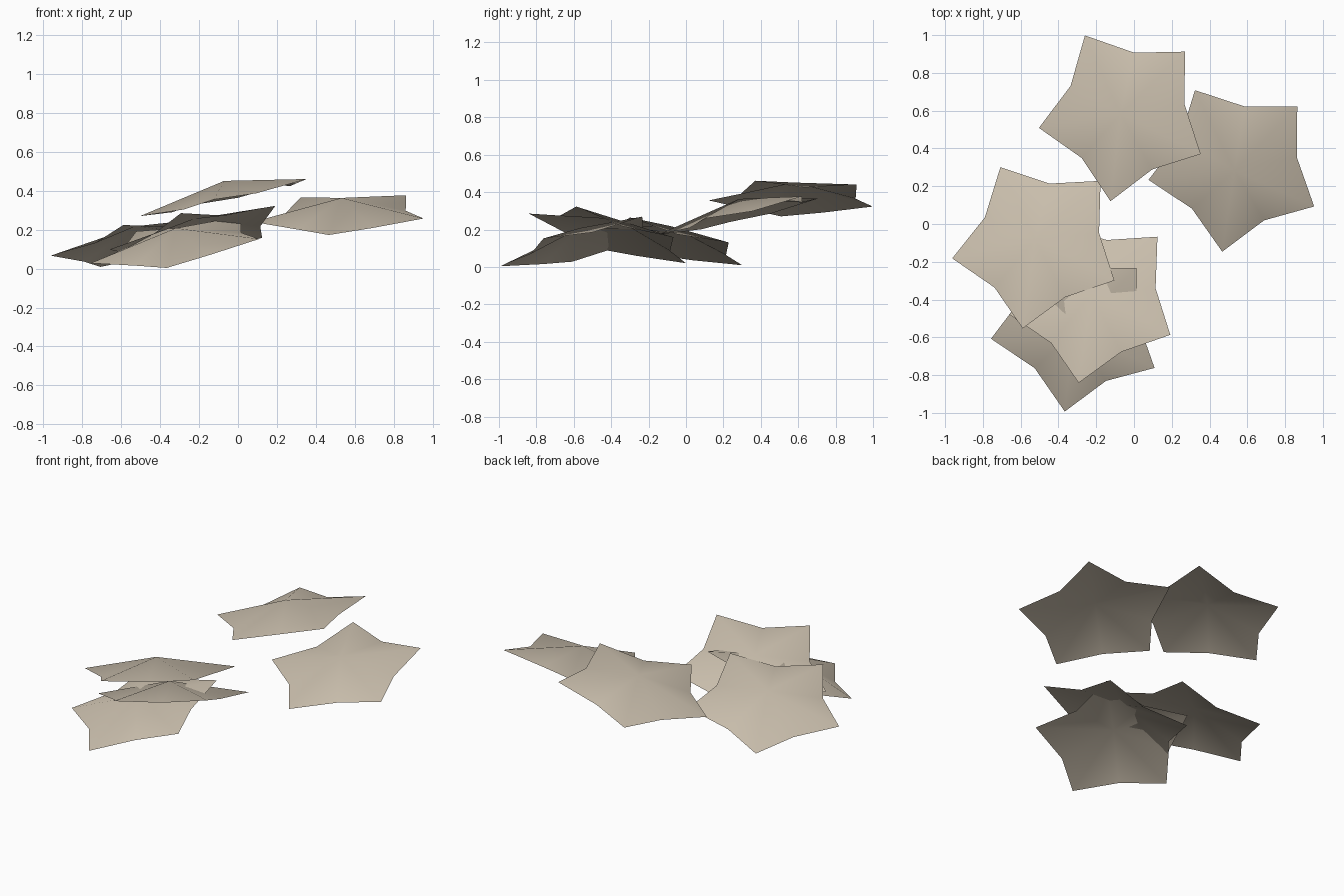
import bpy, bmesh, math
from mathutils import Vector

if "Cube" in bpy.data.objects:
    bpy.data.objects.remove(bpy.data.objects["Cube"])

TIP_R, INNER_R = 0.467, 0.329      # outline radii
APEX, DIP = 0.083, -0.016          # crown height and notch drop from the tip plane

mat = bpy.data.materials.new("beige")
mat.diffuse_color = (0.58, 0.51, 0.41, 1)
mat.use_nodes = True
mat.node_tree.nodes["Principled BSDF"].inputs["Base Color"].default_value = mat.diffuse_color


def star(name, centre, slope_x, slope_y):
    """Shallow domed five-point sheet, tilted to the given slopes."""
    tilt = Vector((0, 0, 1)).rotation_difference(
        Vector((-slope_x, -slope_y, 1)).normalized())
    place = lambda p: Vector(centre) + tilt @ Vector(p)
    bm = bmesh.new()
    apex = bm.verts.new(place((0, 0, APEX)))
    rim = []
    for i in range(10):
        a = math.radians(45 + 36 * i)
        r, h = (TIP_R, 0) if i % 2 == 0 else (INNER_R, DIP)
        rim.append(bm.verts.new(place((r * math.cos(a), r * math.sin(a), h))))
    for i in range(10):
        bm.faces.new((apex, rim[i], rim[(i + 1) % 10])).smooth = True
    mesh = bpy.data.meshes.new(name)
    bm.to_mesh(mesh)
    bm.free()
    mesh.materials.append(mat)
    bpy.context.collection.objects.link(bpy.data.objects.new(name, mesh))


# Five scattered sheets: centre of the tip plane, then its slopes
star("back_star", (-0.053, 0.582, 0.370), 0.222, -0.003)
star("right_star", (0.537, 0.302, 0.283), 0.058, 0.236)
star("left_star", (-0.508, -0.101, 0.139), 0.199, -0.225)
star("front_upper_star", (-0.208, -0.395, 0.177), 0.227, -0.286)
star("front_lower_star", (-0.305, -0.547, 0.129), 0.189, 0.255)
